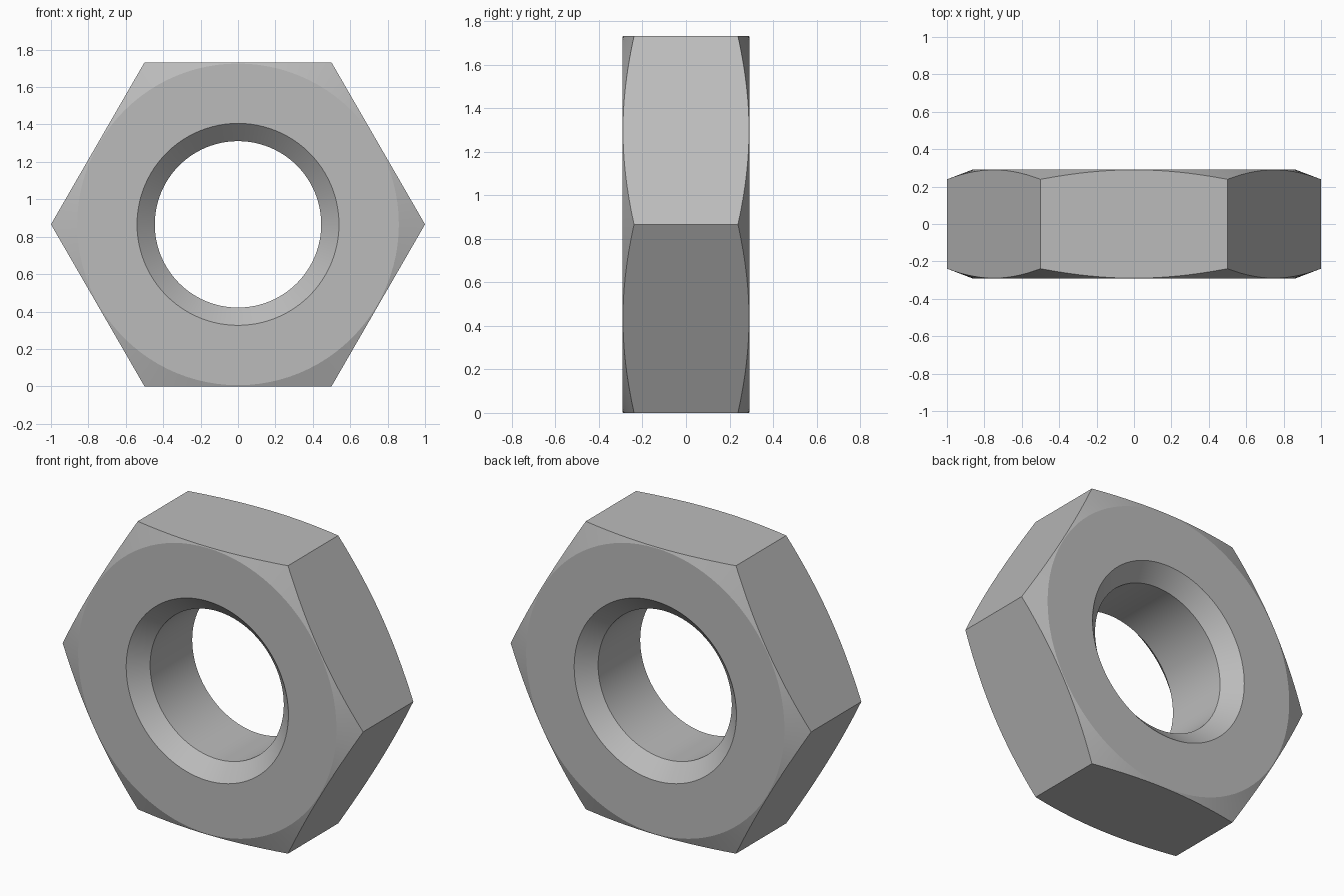
import bpy, bmesh, math

if "Cube" in bpy.data.objects:
    bpy.data.objects.remove(bpy.data.objects["Cube"])

APOTHEM = math.sqrt(3) / 2      # hexagon with corner radius 1
HALF = 0.292                    # half thickness
CHAMFER_R, SLOPE = 0.86, 0.38   # conical corner chamfer
HOLE_R, SINK_R, SINK_Y = 0.445, 0.54, 0.20
PER_SIDE = 16
COUNT = PER_SIDE * 6


def section(angle):
    """Closed (radius, y) cross-section of the nut at one angle."""
    off = (angle % (math.pi / 3)) - math.pi / 6
    r = APOTHEM / math.cos(off)
    edge_y = HALF - SLOPE * (r - CHAMFER_R)
    front = [(HOLE_R, -SINK_Y), (SINK_R, -HALF), (CHAMFER_R, -HALF), (r, -edge_y)]
    return front + [(a, -b) for a, b in reversed(front)]


# Nut body: sweep the section around the y axis
bm = bmesh.new()
rings = []
for i in range(COUNT):
    a = 2 * math.pi * i / COUNT
    rings.append([bm.verts.new((r * math.cos(a), y, APOTHEM + r * math.sin(a)))
                  for r, y in section(a)])
for i in range(COUNT):
    p, q = rings[i], rings[(i + 1) % COUNT]
    for j in range(len(p)):
        k = (j + 1) % len(p)
        bm.faces.new((p[j], p[k], q[k], q[j]))
bmesh.ops.recalc_face_normals(bm, faces=bm.faces)

mesh = bpy.data.meshes.new("hex_nut")
bm.to_mesh(mesh)
bm.free()
nut = bpy.data.objects.new("hex_nut", mesh)
bpy.context.collection.objects.link(nut)

# Plain steel grey
steel = bpy.data.materials.new("steel_grey")
steel.diffuse_color = (0.5, 0.5, 0.5, 1)
steel.use_nodes = True
steel.node_tree.nodes["Principled BSDF"].inputs["Base Color"].default_value = steel.diffuse_color
mesh.materials.append(steel)

# Smooth bore and cones, crisp hexagon edges
bpy.context.view_layer.objects.active = nut
nut.select_set(True)
bpy.ops.object.shade_smooth_by_angle(angle=math.radians(15))
